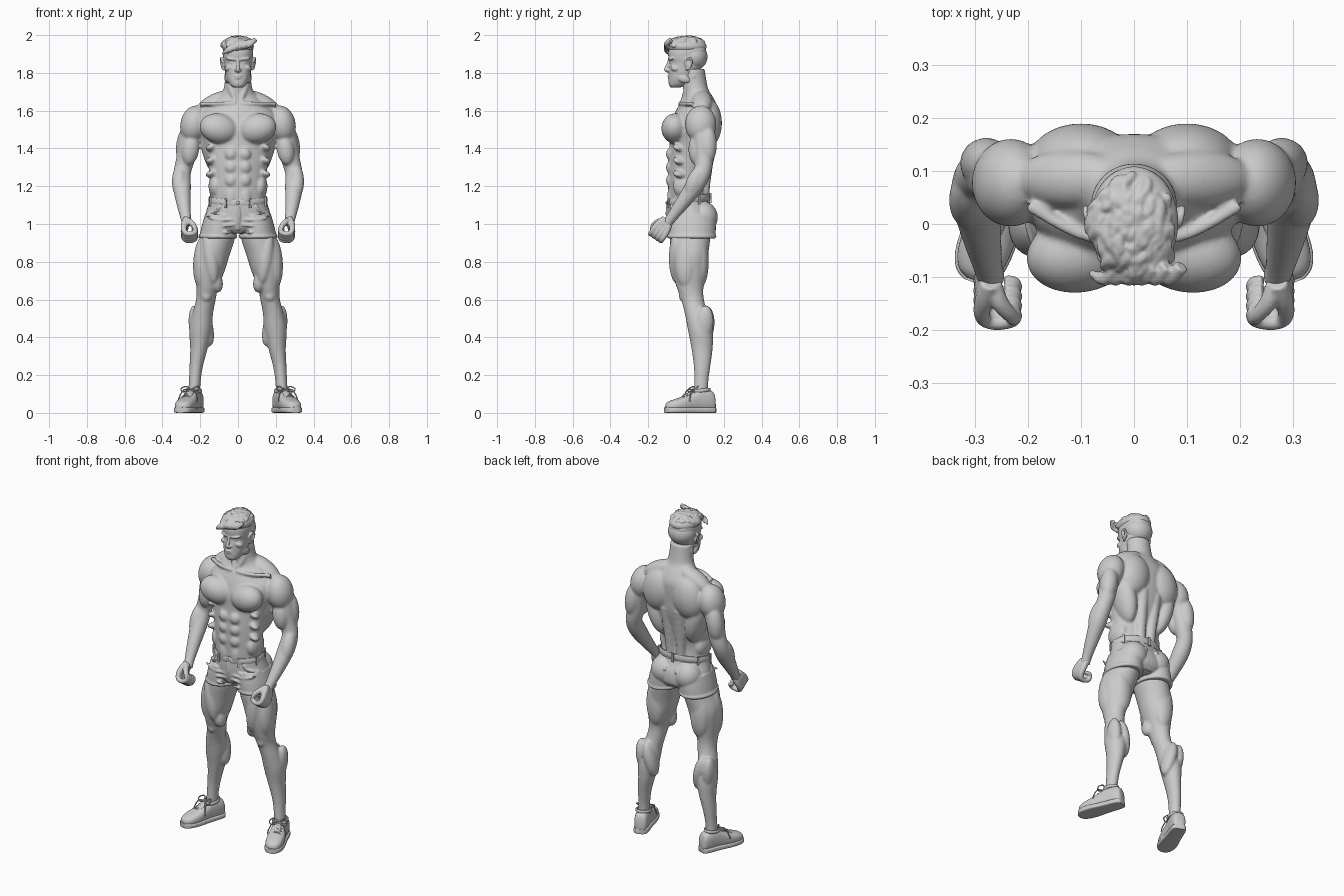
import bpy, bmesh, math, random
from mathutils import Vector, Matrix, Euler

random.seed(4)


def smooth(rows, k=4):
    """Catmull-Rom interpolation of control rows."""
    out = []
    for i in range(len(rows) - 1):
        p0, p1, p2 = rows[max(i - 1, 0)], rows[i], rows[i + 1]
        p3 = rows[min(i + 2, len(rows) - 1)]
        for j in range(k):
            t = j / k
            out.append([0.5 * (2 * b + (c - a) * t + (2 * a - 5 * b + 4 * c - d) * t * t
                               + (3 * b - a - 3 * c + d) * t ** 3)
                        for a, b, c, d in zip(p0, p1, p2, p3)])
    return out + [list(rows[-1])]


def skin(bm, rings, closed=False):
    vs = [[bm.verts.new(p) for p in r] for r in rings]
    n = len(vs[0])
    for a, b in zip(vs, vs[1:] + vs[:1] if closed else vs[1:]):
        for i in range(n):
            bm.faces.new((a[i], a[(i + 1) % n], b[(i + 1) % n], b[i]))
    if not closed:
        bm.faces.new(vs[0][::-1])
        bm.faces.new(vs[-1])


def loft(bm, rows, M=Matrix(), n=2.0, seg=36):
    """Rows are (height, centre a, centre b, radius a, radius b)."""
    def se(v):
        return math.copysign(abs(v) ** (2 / n), v)
    ang = [2 * math.pi * i / seg for i in range(seg)]
    skin(bm, [[M @ Vector((a + ra * se(math.cos(t)), b + rb * se(math.sin(t)), h)) for t in ang]
              for h, a, b, ra, rb in smooth(rows)])


def tube(bm, pts, k=4, seg=12):
    """Points are (x, y, z, radius)."""
    pts = smooth(pts, k)
    side, rings = Vector((0.83, 0.31, 0.47)), []
    for i, p in enumerate(pts):
        d = (Vector(pts[min(i + 1, len(pts) - 1)][:3]) - Vector(pts[max(i - 1, 0)][:3])).normalized()
        side = (side - d * side.dot(d)).normalized()
        up = d.cross(side)
        rings.append([Vector(p[:3]) + p[3] * (side * math.cos(t) + up * math.sin(t))
                      for t in (2 * math.pi * j / seg for j in range(seg))])
    skin(bm, rings)


def hoop(bm, c, rx, ry, tilt, r, h):
    rings = []
    for i in range(64):
        t = 2 * math.pi * i / 64
        rings.append([Vector((c[0] + (rx + r * math.cos(s)) * math.cos(t),
                              c[1] + (ry + r * math.cos(s)) * math.sin(t),
                              c[2] + tilt * ry * math.sin(t) + h * math.sin(s)))
                      for s in (2 * math.pi * j / 10 for j in range(10))])
    skin(bm, rings, True)


def blob(bm, c, r, rot=(0, 0, 0)):
    m = Matrix.LocRotScale(Vector(c), Euler([math.radians(a) for a in rot]), Vector(r))
    bmesh.ops.create_icosphere(bm, subdivisions=4, radius=1, matrix=m)


def mirror(bm):
    g = bmesh.ops.duplicate(bm, geom=bm.verts[:] + bm.edges[:] + bm.faces[:])["geom"]
    for v in g:
        if isinstance(v, bmesh.types.BMVert):
            v.co.x *= -1
    bmesh.ops.reverse_faces(bm, faces=[f for f in g if isinstance(f, bmesh.types.BMFace)])


def finish(bm, name, voxel=None, iters=4):
    bmesh.ops.recalc_face_normals(bm, faces=bm.faces[:])
    me = bpy.data.meshes.new(name)
    bm.to_mesh(me)
    bm.free()
    ob = bpy.data.objects.new(name, me)
    bpy.context.collection.objects.link(ob)
    me.polygons.foreach_set("use_smooth", [True] * len(me.polygons))
    if voxel:
        m = ob.modifiers.new("fuse", "REMESH")
        m.mode, m.voxel_size, m.use_smooth_shade = "VOXEL", voxel, True
        s = ob.modifiers.new("soften", "SMOOTH")
        s.factor, s.iterations = 0.5, iters
    else:
        me.set_sharp_from_angle(angle=math.radians(45))


# body: legs, arms and muscle masses on one side
bm = bmesh.new()
loft(bm, [(1.02, .09, .03, .08, .11), (.93, .108, .022, .093, .108), (.84, .137, .018, .094, .1),
          (.75, .15, .018, .079, .09), (.66, .163, .022, .057, .07), (.6, .17, .035, .052, .06),
          (.52, .188, .055, .055, .06), (.44, .198, .076, .06, .066), (.34, .207, .085, .046, .056),
          (.24, .222, .085, .035, .043), (.15, .23, .08, .031, .037), (.06, .233, .08, .033, .04)])
blob(bm, (.19, .0, .80), (.047, .062, .14), (0, -4, 0))
blob(bm, (.118, -.012, .70), (.036, .045, .065), (0, 14, 0))
blob(bm, (.145, -.045, .82), (.042, .046, .14), (0, 8, 0))
blob(bm, (.15, .075, .8), (.06, .045, .14))
blob(bm, (.168, -.018, .625), (.028, .02, .036))
blob(bm, (.17, .1, .46), (.037, .05, .11), (-6, 12, 0))
blob(bm, (.226, .095, .47), (.035, .05, .1), (-6, 4, 0))
tube(bm, [(.22, .085, 1.56, .06), (.256, .09, 1.45, .055), (.279, .095, 1.34, .049),
          (.296, .085, 1.27, .046), (.297, .045, 1.2, .048), (.288, -.02, 1.11, .038),
          (.276, -.08, 1.03, .028), (.268, -.105, .995, .027)], seg=24)
blob(bm, (.233, .078, 1.528), (.072, .083, .1), (0, -12, 0))
blob(bm, (.252, .055, 1.395), (.046, .042, .085), (0, -8, 0))
blob(bm, (.279, .115, 1.42), (.048, .048, .105), (0, -8, 0))
blob(bm, (.31, .045, 1.225), (.04, .042, .095), (-25, 0, 0))
blob(bm, (.1, -.055, 1.505), (.105, .074, .08), (-8, -12, -10))
blob(bm, (.1, .115, 1.535), (.1, .075, .13), (0, -10, 0))
blob(bm, (.135, .075, 1.4), (.058, .08, .16), (0, 14, 0))
blob(bm, (.12, .085, 1.642), (.115, .055, .048), (0, 26, 0))
tube(bm, [(.035, .09, 1.08, .03), (.036, .098, 1.2, .03), (.04, .11, 1.32, .034), (.045, .13, 1.45, .035)])
tube(bm, [(.06, .045, 1.79, .016), (.04, .005, 1.72, .014), (.014, -.018, 1.655, .011)])
tube(bm, [(.012, -.03, 1.638, .011), (.1, -.02, 1.638, .011), (.2, .035, 1.635, .012)])
for z in (1.37, 1.3, 1.23):
    blob(bm, (.036, -.078, z), (.034, .028, .036))
    blob(bm, (.13, -.028, z + .035), (.032, .05, .02), (0, 25, 45))
blob(bm, (.037, -.07, 1.14), (.036, .03, .07))
blob(bm, (.118, .0, 1.2), (.038, .07, .065))
mirror(bm)
# body: central torso and neck
loft(bm, [(.95, 0, .03, .1, .09), (1.05, 0, .032, .145, .115), (1.13, 0, .01, .146, .102),
          (1.22, 0, .005, .146, .1), (1.32, 0, .018, .16, .112), (1.42, 0, .035, .178, .122),
          (1.5, 0, .04, .2, .125), (1.57, 0, .052, .205, .118), (1.62, 0, .062, .165, .105),
          (1.67, 0, .066, .11, .078), (1.72, 0, .05, .075, .066), (1.82, 0, .035, .068, .064)])
finish(bm, "body", .0065, 7)

# hands: curled fists with the thumb to the front
bm = bmesh.new()
fwd = Vector((-.06, -.55, -.83)).normalized()
inw = Vector((-1, 0, 0))
inw = (inw - fwd * inw.dot(fwd)).normalized()
acr = inw.cross(fwd)


def hand(u, v, w, r):
    return (*(Vector((.264, -.135, .965)) + fwd * u + inw * v + acr * w), r)


for i in range(4):
    w = .034 - .022 * i
    tube(bm, [hand(-.065, -.004, w * .45, .019), hand(-.03, -.016, w * .8, .019), hand(.005, -.024, w, .016),
              hand(.034, -.018, w, .014), hand(.044, .006, w, .0135), hand(.034, .034, w, .0135),
              hand(.008, .038, w, .012), hand(-.004, .02, w, .01)])
tube(bm, [hand(-.055, 0, .012, .018), hand(-.03, .012, .036, .017), hand(0, .03, .046, .014),
          hand(.024, .036, .04, .012), hand(.034, .034, .03, .008)])
mirror(bm)
finish(bm, "hands", .004, 3)

# head: brows, eyes, cheeks, ears, then the centred parts
bm = bmesh.new()
blob(bm, (.034, -.078, 1.874), (.032, .014, .009), (0, -6, 18))
blob(bm, (.031, -.071, 1.853), (.014, .011, .008))
blob(bm, (.045, -.056, 1.826), (.027, .026, .018), (0, 20, 25))
blob(bm, (.054, -.015, 1.77), (.016, .04, .022), (-20, 0, -10))
blob(bm, (.011, -.096, 1.814), (.008, .01, .007))
hoop_m = [(.078, -.005, 1.85, .006), (.086, .0, 1.872, .006), (.091, .022, 1.877, .006),
          (.09, .03, 1.855, .006), (.082, .016, 1.825, .006), (.076, .0, 1.817, .006)]
tube(bm, hoop_m)
blob(bm, (.079, .012, 1.848), (.008, .02, .026))
mirror(bm)
loft(bm, [(1.722, 0, -.055, .024, .024), (1.735, 0, -.045, .041, .045), (1.76, 0, -.03, .056, .062),
          (1.79, 0, -.018, .065, .073), (1.825, 0, -.006, .07, .084), (1.855, 0, .003, .074, .088),
          (1.88, 0, .003, .078, .096), (1.92, 0, .007, .079, .1), (1.96, 0, .01, .064, .08),
          (1.98, 0, .01, .03, .05)], n=2.3)
tube(bm, [(0, -.086, 1.875, .009), (0, -.094, 1.85, .008), (0, -.104, 1.825, .01), (0, -.106, 1.815, .01),
          (0, -.094, 1.808, .008)])
blob(bm, (0, -.089, 1.784), (.022, .009, .005))
blob(bm, (0, -.088, 1.773), (.019, .009, .006))
blob(bm, (0, -.075, 1.738), (.021, .014, .014))
finish(bm, "head", .004, 2)

# hair: cropped sides and back, textured tufts swept forward
bm = bmesh.new()
blob(bm, (0, .036, 1.885), (.081, .078, .075))
blob(bm, (0, .003, 1.94), (.084, .106, .047))


def scalp(x, y, r, lift):
    q = min(.98, (x / .087) ** 2 + ((y - .003) / .11) ** 2)
    return (x, y, 1.935 + .053 * math.sqrt(1 - q) + lift, r)


for i in range(130):
    a, q = random.uniform(0, 6.283), math.sqrt(random.random()) * .95
    x, y = .082 * q * math.cos(a), .003 + .1 * q * math.sin(a)
    dx, dy = random.uniform(-.012, .004), random.uniform(-.018, -.008)
    row = []
    for j, r in enumerate((.006, .010, .008, .003)):
        px, py = x + dx * j, y + dy * j
        k = max(1, math.hypot(px / .088, (py - .003) / .112))
        row.append(scalp(px / k, .003 + (py - .003) / k, r, random.uniform(-.004, .003)))
    tube(bm, row, 3, 8)
for x, z in ((-.07, 1.9), (-.05, 1.905), (-.025, 1.915), (0, 1.92), (.025, 1.925), (.05, 1.93)):
    tube(bm, [(x + .04, -.08, z + .045, .014), (x + .015, -.104, z + .022, .014), (x - .012, -.092, z, .006)], 3, 8)
finish(bm, "hair", .004, 1)

# shorts: hips, flared legs, hems, glutes and fabric folds
bm = bmesh.new()
loft(bm, [(1.05, .085, .03, .09, .125), (.99, .099, .03, .093, .128), (.94, .106, .03, .097, .127),
          (.925, .107, .03, .098, .126)])
hoop(bm, (.107, .03, .934), .094, .122, 0, .009, .011)
blob(bm, (.08, .088, 1.035), (.08, .08, .085))
for x, z in ((.12, .965), (.15, 1.0), (.17, 1.03)):
    tube(bm, [(.02, -.094, z - .005, .004), (x * .6, -.09, z - .008, .009), (x, -.068, z + .012, .004)])
tube(bm, [(.09, -.076, 1.105, .006), (.115, -.075, 1.07, .007), (.165, -.02, 1.055, .005)])
for x in (.04, .125):
    tube(bm, [(x, .15 - x * .25, 1.085, .008), (x, .165 - x * .2, 1.06, .008)])
mirror(bm)
loft(bm, [(.955, 0, .03, .12, .1), (.99, 0, .032, .18, .125), (1.05, 0, .028, .173, .126),
          (1.1, 0, .016, .158, .114), (1.13, 0, .012, .152, .108)])
tube(bm, [(0, -.096, 1.11, .008), (.004, -.098, 1.04, .01), (0, -.08, .97, .01)])
finish(bm, "shorts", .005, 2)

# waistband, belt loops and button
bm = bmesh.new()
hoop(bm, (0, .014, 1.127), .15, .108, .14, .007, .02)
for t in (-115, -65, -20, 30, 90, 150, 200):
    c, s = math.cos(math.radians(t)), math.sin(math.radians(t))
    m = Matrix.Translation((.157 * c, .014 + .116 * s, 1.123 + .015 * s)) @ Matrix.Rotation(math.radians(t), 4, 'Z')
    bmesh.ops.create_cube(bm, size=1, matrix=m @ Matrix.Diagonal((.01, .013, .052, 1)))
blob(bm, (0, -.102, 1.112), (.009, .006, .009))
finish(bm, "waistband")

# shoes: frame pointing forward and slightly outward
t = math.radians(20)
f = Vector((math.sin(t), -math.cos(t), 0))
foot = Matrix((Vector((math.cos(t), math.sin(t), 0)), Vector((0, 0, 1)), f)).transposed().to_4x4()
foot.translation = (.234, .085, 0)
prof = [(-.07, .02, .06), (-.06, .034, .1), (-.03, .04, .115), (.02, .042, .118), (.06, .045, .1),
        (.11, .05, .078), (.16, .047, .062), (.19, .034, .05), (.203, .014, .036)]
for name in ("shoe_uppers", "shoe_soles", "shoe_laces"):
    bm = bmesh.new()
    if name == "shoe_uppers":
        loft(bm, [(s, 0, .008 + h / 2, w, h / 2) for s, w, h in prof], foot, 2.6)
        hoop(bm, (.234, .078, .118), .037, .046, .12, .007, .01)
        loft(bm, [(.02, 0, .112, .016, .016), (.06, 0, .103, .021, .014), (.11, 0, .08, .022, .01)], foot)
    elif name == "shoe_soles":
        loft(bm, [(s * 1.02, 0, .015, w + .004, .015) for s, w, h in prof], foot, 5)
    else:
        def lace(*pts):
            tube(bm, [(*(foot @ Vector((a, b, s))), .0035) for s, a, b in pts], 5, 8)
        for s, h in ((.045, .12), (.065, .112), (.085, .103), (.105, .094)):
            lace((s - .008, -.028, h - .014), (s, 0, h), (s + .008, .028, h - .014))
        for k in (-1, 1):
            lace((.045, 0, .122), (.035, k * .03, .14), (.055, k * .052, .128), (.065, k * .035, .112), (.048, 0, .122))
            lace((.045, 0, .122), (.07, k * .03, .122), (.085, k * .05, .085), (.09, k * .054, .06))
    mirror(bm)
    finish(bm, name)
